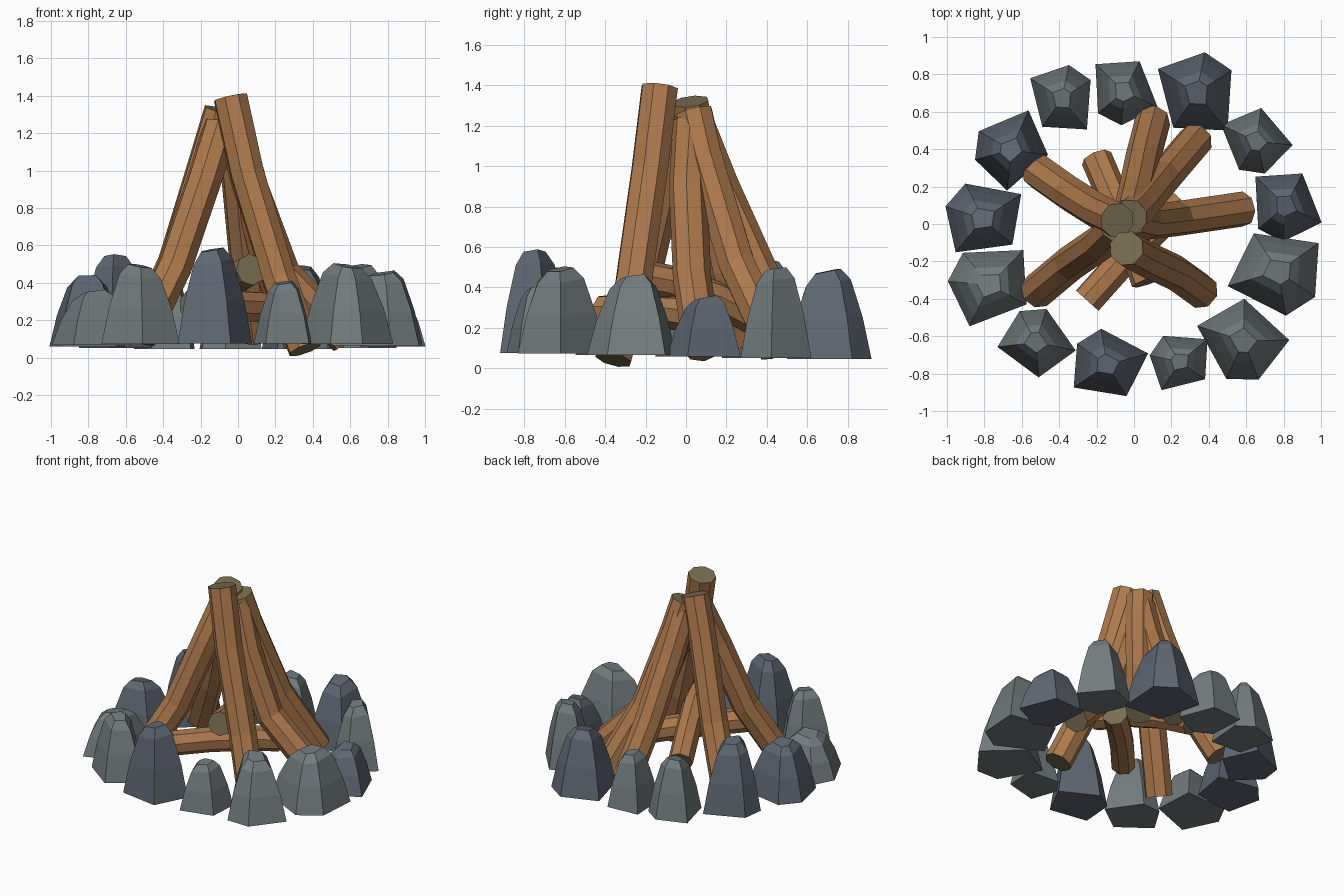
import bpy, bmesh, math, random
from mathutils import Vector

if "Cube" in bpy.data.objects:
    bpy.data.objects.remove(bpy.data.objects["Cube"])

random.seed(4)


def material(name, rgb):
    m = bpy.data.materials.new(name)
    m.diffuse_color = (*rgb, 1)
    m.use_nodes = True
    m.node_tree.nodes["Principled BSDF"].inputs["Base Color"].default_value = m.diffuse_color
    return m


BARK = material("bark", (0.42, 0.195, 0.075))
CUT = material("cut_wood", (0.19, 0.155, 0.08))
GREEN = material("grey_green_rock", (0.17, 0.20, 0.21))
BLUE = material("blue_grey_rock", (0.115, 0.135, 0.17))


def loft(name, rings, mats, cap_index=0):
    """Skin a list of equal rings and close both ends."""
    bm = bmesh.new()
    loops = [[bm.verts.new(p) for p in ring] for ring in rings]
    n = len(loops[0])
    for lo, hi in zip(loops, loops[1:]):
        for i in range(n):
            j = (i + 1) % n
            bm.faces.new((lo[i], lo[j], hi[j], hi[i]))
    for cap in (loops[0], loops[-1]):
        bm.faces.new(cap).material_index = cap_index
    bmesh.ops.recalc_face_normals(bm, faces=bm.faces)
    mesh = bpy.data.meshes.new(name)
    bm.to_mesh(mesh)
    bm.free()
    for m in mats:
        mesh.materials.append(m)
    ob = bpy.data.objects.new(name, mesh)
    bpy.context.collection.objects.link(ob)
    return ob


# Rocks: one five-sided footprint, placed by its short side and opposite corner
FOOT = [(0, -.2), (0, .2), (.65, .58), (1, 0), (.5, -.57)]
PROFILE = [(0, 1), (.46, .80), (.87, .53), (1, .30)]


def rock(name, mx, my, dx, dy, top, mat):
    m, d = complex(mx, my), complex(dx, dy)
    axis = d - m
    centre = m + axis * .48
    base = .06 - .02 * centre.imag
    tilt = random.uniform(0, math.tau)
    rings = []
    for t, s in PROFILE:
        ring = []
        for u, v in FOOT:
            p = centre + (m + axis * complex(u, v) - centre) * s
            off = p - centre
            slope = .2 * t * t * (off.real * math.cos(tilt) + off.imag * math.sin(tilt))
            ring.append((p.real, p.imag, base + (top - .01 - base) * t + slope))
        rings.append(ring)
    loft(name, rings, [mat])


ROCKS = [
    (.73, -.06, .90, .27, .36, BLUE),
    (.89, -.44, .64, -.05, .46, GREEN),
    (.58, -.83, .59, -.40, .50, GREEN),
    (.12, -.65, .38, -.83, .41, GREEN),
    (-.24, -.60, -.04, -.92, .585, BLUE),
    (-.54, -.46, -.51, -.82, .50, GREEN),
    (-.955, -.23, -.575, -.43, .36, GREEN),
    (-.955, .155, -.65, -.11, .44, BLUE),
    (-.84, .42, -.46, .37, .55, BLUE),
    (-.29, .81, -.49, .52, .45, GREEN),
    (-.13, .56, .03, .87, .42, GREEN),
    (.45, .87, .21, .515, .49, BLUE),
    (.63, .28, .68, .62, .50, GREEN),
]
for k, r in enumerate(ROCKS):
    rock(f"ring_rock_{k + 1}", *r)


# Logs: eight-sided tubes along a bent path
def log(name, path, radius, sides=8):
    pts = [Vector(p) for p in path]
    side = (pts[-1] - pts[0]).cross(Vector((.3, .2, 1))).normalized()
    rings = []
    for i, p in enumerate(pts):
        tan = (pts[min(i + 1, len(pts) - 1)] - pts[max(i - 1, 0)]).normalized()
        a = (side - tan * side.dot(tan)).normalized()
        b = tan.cross(a)
        rings.append([p + radius * (a * math.cos(w) + b * math.sin(w))
                      for w in (math.tau * (k + .5) / sides for k in range(sides))])
    loft(name, rings, [BARK, CUT], 1)


# Leaning logs, top to foot
LEANING = {
    "front_right": [(-.04, -.13, 1.39), (.05, -.18, .98), (.22, -.26, .42), (.36, -.36, .045)],
    "right": [(-.02, .03, 1.22), (.07, .01, .90), (.24, .03, .45), (.58, .08, .10)],
    "back_right": [(-.02, .04, 1.27), (.03, .09, 1.05), (.16, .25, .52), (.33, .45, .09)],
    "back": [(-.02, .05, 1.20), (.01, .17, .90), (.05, .36, .48), (.10, .55, .11)],
    "back_left": [(-.09, .02, 1.32), (-.18, .06, 1.02), (-.34, .16, .50), (-.51, .28, .14)],
    "front_left": [(-.09, -.01, 1.24), (-.18, -.10, .95), (-.34, -.21, .48), (-.52, -.36, .11)],
}
for where, path in LEANING.items():
    log(f"leaning_log_{where}", path, .095)

# Logs lying inside the pile
log("inner_log_sloping", [(.07, -.31, .47), (0, -.10, .43), (-.11, .14, .35), (-.20, .35, .24)], .085)
log("inner_log_low", [(-.25, -.41, .28), (-.08, -.22, .28), (.11, -.03, .27), (.26, .11, .25)], .085)
